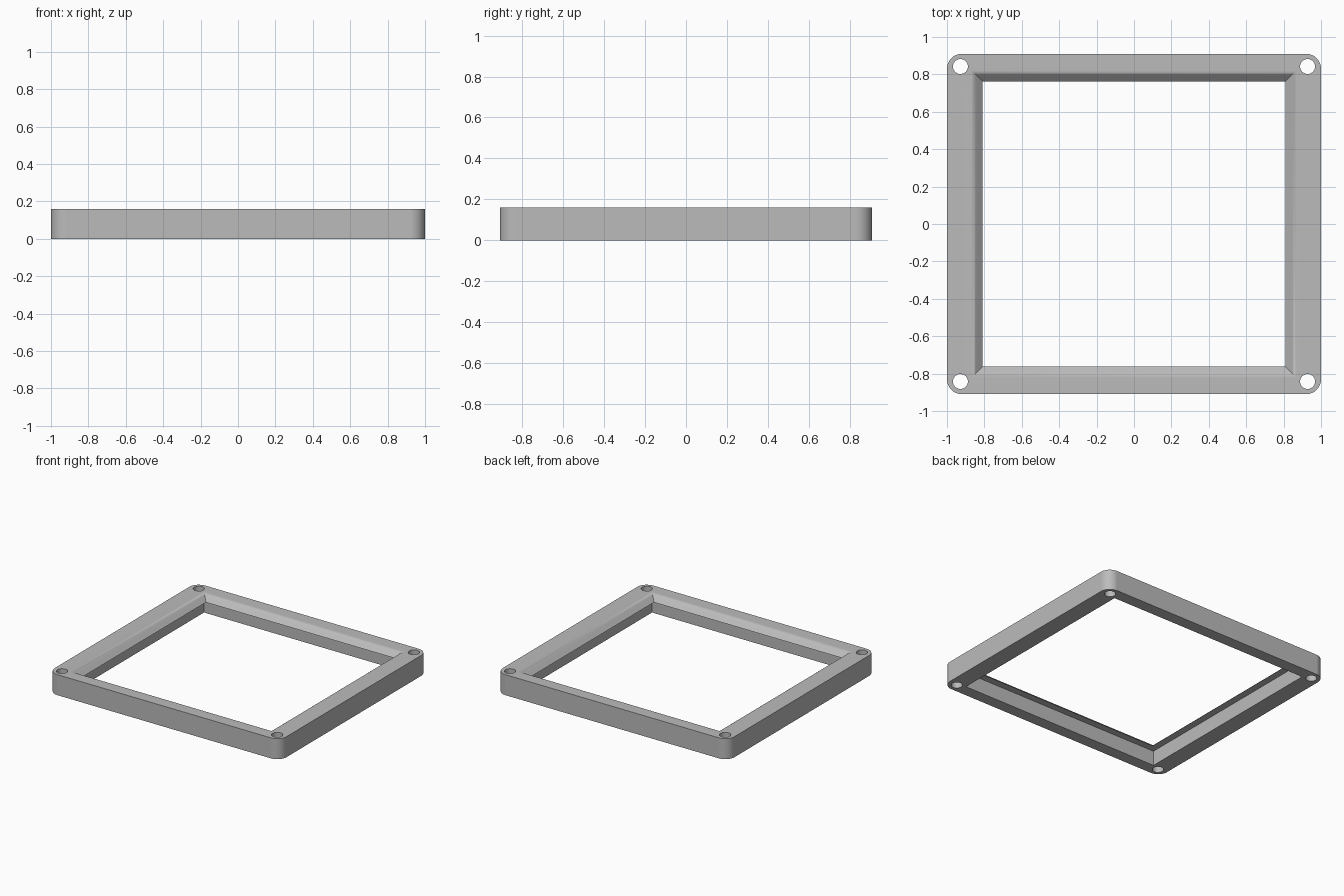
import bpy, bmesh, math

if "Cube" in bpy.data.objects:
    bpy.data.objects.remove(bpy.data.objects["Cube"], do_unlink=True)

HALF_X, HALF_Y, HEIGHT = 1.0, 0.91, 0.16
OPEN_X, OPEN_Y = 0.81, 0.762
CORNER = 0.08
SIGNS = [(1, 1), (-1, 1), (-1, -1), (1, -1)]

grey = bpy.data.materials.new("plain grey")
grey.use_nodes = True
grey.diffuse_color = (0.5, 0.5, 0.5, 1)
grey.node_tree.nodes["Principled BSDF"].inputs["Base Color"].default_value = grey.diffuse_color


def loft(name, rings):
    """Closed solid through a stack of matching point rings."""
    bm = bmesh.new()
    loops = [[bm.verts.new(p) for p in ring] for ring in rings]
    n = len(loops[0])
    for low, high in zip(loops, loops[1:]):
        for i in range(n):
            j = (i + 1) % n
            bm.faces.new((low[i], low[j], high[j], high[i]))
    bm.faces.new(loops[0][::-1])
    bm.faces.new(loops[-1])
    bmesh.ops.recalc_face_normals(bm, faces=bm.faces)
    mesh = bpy.data.meshes.new(name)
    bm.to_mesh(mesh)
    bm.free()
    mesh.materials.append(grey)
    obj = bpy.data.objects.new(name, mesh)
    bpy.context.collection.objects.link(obj)
    return obj


def rounded_ring(z, steps=8):
    ring = []
    for k, (sx, sy) in enumerate(SIGNS):
        for s in range(steps + 1):
            a = (k + s / steps) * math.pi / 2
            ring.append((sx * (HALF_X - CORNER) + CORNER * math.cos(a),
                         sy * (HALF_Y - CORNER) + CORNER * math.sin(a), z))
    return ring


def opening_ring(offset, z):
    return [(sx * (OPEN_X + offset), sy * (OPEN_Y + offset), z) for sx, sy in SIGNS]


def circle_ring(x, y, radius, z, sides=32):
    return [(x + radius * math.cos(math.tau * i / sides),
             y + radius * math.sin(math.tau * i / sides), z) for i in range(sides)]


# Solid slab with rounded corners
frame = loft("frame", [rounded_ring(0), rounded_ring(HEIGHT)])

# Opening: recess from below, thin lip, softened bevel on top
lip = [(0.055, -0.1), (0.055, 0.115), (0, 0.115), (0.03, 0.143), (0.038, 0.150),
       (0.046, 0.156), (0.058, HEIGHT), (0.058, 0.3)]
cutters = [loft("opening_cutter", [opening_ring(o, z) for o, z in lip])]

# Screw holes in the corners
for sx, sy in SIGNS:
    cutters.append(loft("hole_cutter", [circle_ring(sx * 0.928, sy * 0.842, 0.04, z)
                                        for z in (-0.1, 0.3)]))

bpy.ops.object.select_all(action='DESELECT')
frame.select_set(True)
bpy.context.view_layer.objects.active = frame
for cutter in cutters:
    cutter.hide_render = True
    cut = frame.modifiers.new("cut", 'BOOLEAN')
    cut.operation, cut.solver, cut.object = 'DIFFERENCE', 'EXACT', cutter
    bpy.ops.object.modifier_apply(modifier=cut.name)
    bpy.data.objects.remove(cutter, do_unlink=True)

# Smooth corners and holes, flat faces kept flat
bpy.ops.object.shade_smooth_by_angle(angle=math.radians(30))
weighted = frame.modifiers.new("weighted normals", 'WEIGHTED_NORMAL')
weighted.keep_sharp = True
